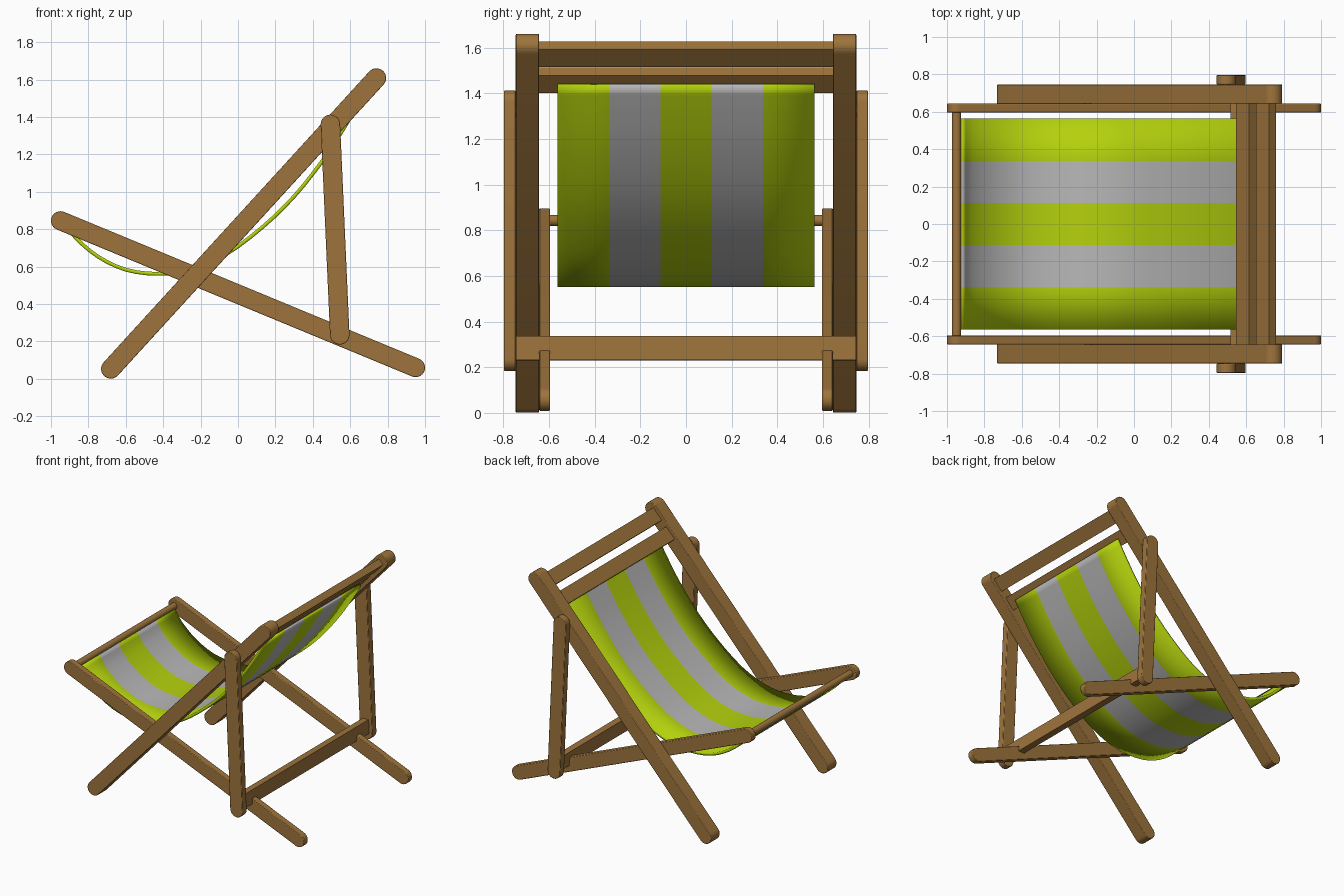
import bpy, bmesh, math
from mathutils import Vector, Matrix

if "Cube" in bpy.data.objects:
    bpy.data.objects.remove(bpy.data.objects["Cube"])


def material(name, rgb):
    m = bpy.data.materials.new(name)
    m.diffuse_color = (*rgb, 1)
    m.use_nodes = True
    m.node_tree.nodes["Principled BSDF"].inputs["Base Color"].default_value = m.diffuse_color
    return m


WOOD = material("wood", (0.34, 0.175, 0.045))
LIME = material("lime_cloth", (0.46, 0.64, 0.004))
GREY = material("grey_cloth", (0.48, 0.48, 0.48))


def finish(name, bm, mats, angle=30):
    bmesh.ops.recalc_face_normals(bm, faces=bm.faces)
    me = bpy.data.meshes.new(name)
    bm.to_mesh(me)
    bm.free()
    for m in mats:
        me.materials.append(m)
    ob = bpy.data.objects.new(name, me)
    bpy.context.collection.objects.link(ob)
    bpy.ops.object.select_all(action='DESELECT')
    bpy.context.view_layer.objects.active = ob
    ob.select_set(True)
    bpy.ops.object.shade_smooth_by_angle(angle=math.radians(angle))
    return ob


def rounded_leg(name, a, b, r, y0, y1):
    """Round-ended bar from a to b in the xz plane, one on each side."""
    ang = math.atan2(b[1] - a[1], b[0] - a[0])
    outline = []
    for (cx, cz), start in ((b, ang - math.pi / 2), (a, ang + math.pi / 2)):
        for i in range(17):
            t = start + math.pi * i / 16
            outline.append((cx + r * math.cos(t), cz + r * math.sin(t)))
    for side, s in (("left", -1), ("right", 1)):
        bm = bmesh.new()
        face = bm.faces.new([bm.verts.new((x, s * y0, z)) for x, z in outline])
        ext = bmesh.ops.extrude_face_region(bm, geom=[face], use_keep_orig=True)
        verts = [g for g in ext["geom"] if isinstance(g, bmesh.types.BMVert)]
        bmesh.ops.translate(bm, verts=verts, vec=(0, s * (y1 - y0), 0))
        ob = finish(f"{name}_{side}", bm, [WOOD])
        bev = ob.modifiers.new("soft_edges", 'BEVEL')
        bev.width, bev.segments, bev.limit_method = 0.004, 2, 'ANGLE'
        bev.angle_limit = math.radians(40)


def board(name, centre, along, length, size, thick):
    """Cross board; 'along' is the direction of its wide side in xz."""
    tilt = -math.atan2(along[1], along[0])
    bm = bmesh.new()
    mat = (Matrix.Translation((centre[0], 0, centre[1]))
           @ Matrix.Rotation(tilt, 4, 'Y')
           @ Matrix.Diagonal((size, length, thick, 1)))
    bmesh.ops.create_cube(bm, size=1, matrix=mat)
    return finish(name, bm, [WOOD])


# Side frames
rounded_leg("seat_leg", (-0.949, 0.845), (0.949, 0.06), 0.051, 0.596, 0.643)
rounded_leg("back_leg", (-0.68, 0.053), (0.74, 1.608), 0.052, 0.643, 0.746)
rounded_leg("prop_leg", (0.494, 1.36), (0.544, 0.235), 0.052, 0.746, 0.797)

# Cross boards
lean = (1.42, 1.555)
board("top_rail", (0.706, 1.571), lean, 1.30, 0.104, 0.05)
board("cloth_rail", (0.598, 1.457), lean, 1.30, 0.104, 0.05)
board("lower_crossbar", (0.543, 0.283), (-0.05, 1.125), 1.49, 0.104, 0.05)

# Front rod
bm = bmesh.new()
bmesh.ops.create_cone(bm, cap_ends=True, segments=24, radius1=0.025, radius2=0.025,
                      depth=1.22, matrix=Matrix.Translation((-0.949, 0, 0.843))
                      @ Matrix.Rotation(math.pi / 2, 4, 'X'))
finish("front_rod", bm, [WOOD])

# Sagging striped cloth: smooth centre line through a few points
pts = [Vector(p) for p in (
    (-0.925, 0.838), (-0.87, 0.756), (-0.75, 0.654), (-0.6, 0.583), (-0.43, 0.561),
    (-0.26, 0.582), (-0.07, 0.662), (0.13, 0.81), (0.30, 0.975), (0.45, 1.163),
    (0.55, 1.314), (0.624, 1.437))]
ext = [2 * pts[0] - pts[1]] + pts + [2 * pts[-1] - pts[-2]]
path = []
for i in range(1, len(ext) - 2):
    p0, p1, p2, p3 = ext[i - 1:i + 3]
    for k in range(3):
        t = k / 3
        path.append(0.5 * (2 * p1 + (p2 - p0) * t + (2 * p0 - 5 * p1 + 4 * p2 - p3) * t ** 2
                           + (3 * p1 - p0 - 3 * p2 + p3) * t ** 3))
path.append(pts[-1])

bm = bmesh.new()
rows = [[bm.verts.new((p.x, -0.563 + 0.2252 * j, p.y)) for j in range(6)] for p in path]
for r0, r1 in zip(rows, rows[1:]):
    for j in range(5):
        f = bm.faces.new((r0[j], r0[j + 1], r1[j + 1], r1[j]))
        f.material_index = j % 2
cloth = finish("cloth_seat", bm, [LIME, GREY], 40)
sol = cloth.modifiers.new("thickness", 'SOLIDIFY')
sol.thickness, sol.offset = 0.02, 0
# keep the angle-based shading after the cloth gets its thickness
while cloth.modifiers.find("thickness") > 0:
    bpy.ops.object.modifier_move_up(modifier="thickness")
